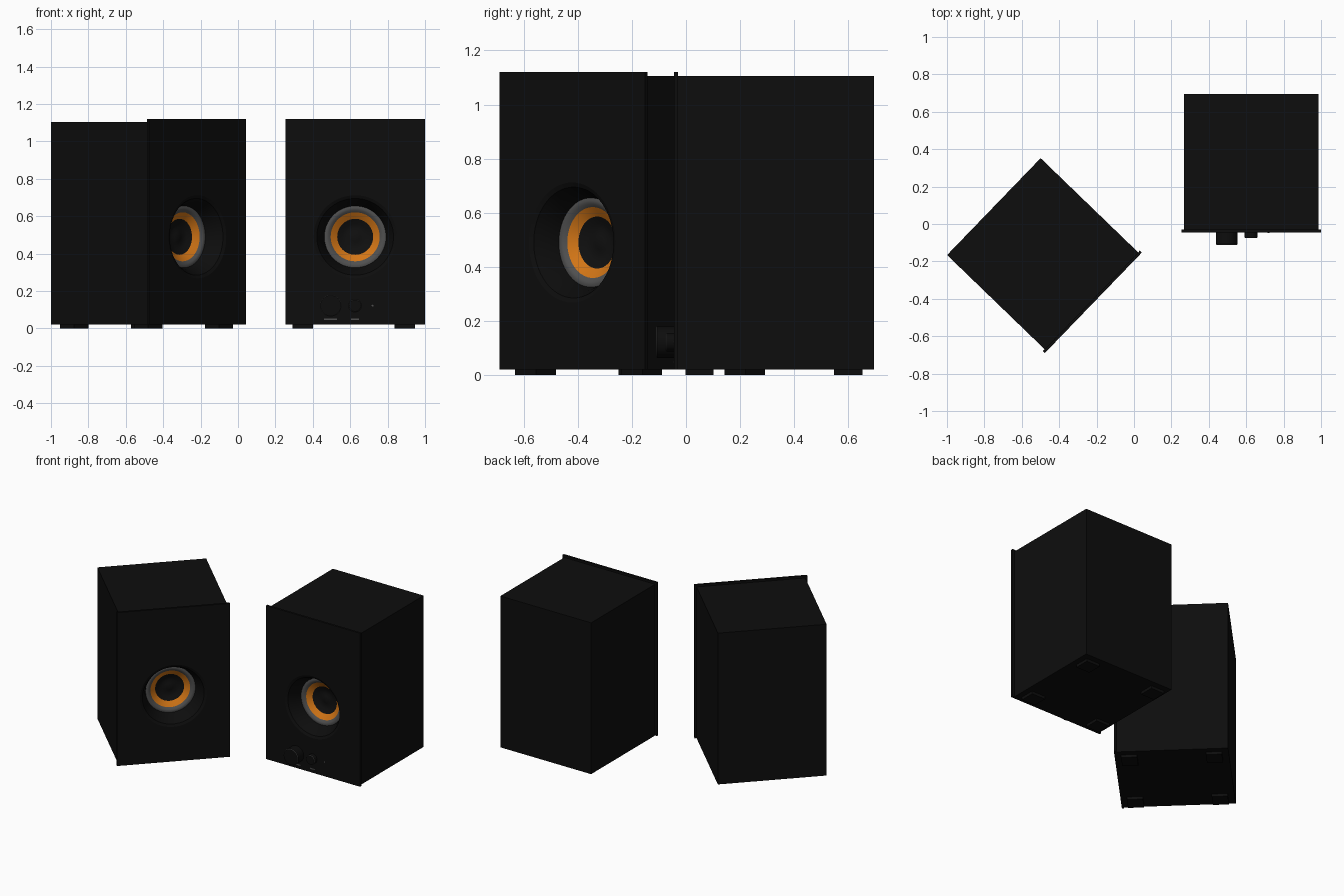
import bpy, bmesh, math
from mathutils import Matrix

cube = bpy.data.objects.get("Cube")
if cube:
    bpy.data.objects.remove(cube, do_unlink=True)


def material(name, rgb, rough=0.6):
    m = bpy.data.materials.new(name)
    m.use_nodes = True
    m.diffuse_color = (*rgb, 1)
    bsdf = m.node_tree.nodes["Principled BSDF"]
    bsdf.inputs["Base Color"].default_value = (*rgb, 1)
    bsdf.inputs["Roughness"].default_value = rough
    return m


BLACK = material("cabinet black", (0.004, 0.004, 0.004))
CONE = material("cone black", (0.005, 0.005, 0.005))
GREY = material("rim grey", (0.08, 0.08, 0.08))
ORANGE = material("surround orange", (0.65, 0.18, 0.008))


def make(name, bm, mat, smooth=False):
    bmesh.ops.recalc_face_normals(bm, faces=bm.faces)
    mesh = bpy.data.meshes.new(name)
    bm.to_mesh(mesh)
    bm.free()
    mesh.materials.append(mat)
    ob = bpy.data.objects.new(name, mesh)
    bpy.context.collection.objects.link(ob)
    if smooth:
        bpy.ops.object.select_all(action='DESELECT')
        ob.select_set(True)
        bpy.context.view_layer.objects.active = ob
        bpy.ops.object.shade_smooth_by_angle(angle=math.radians(35))
    return ob


def box(name, x, y, z, mat):
    """Box from (min, max) pairs."""
    bm = bmesh.new()
    bmesh.ops.create_cube(bm, size=1)
    for v in bm.verts:
        for i, (lo, hi) in enumerate((x, y, z)):
            v.co[i] = hi if v.co[i] > 0 else lo
    return make(name, bm, mat)


def lathe(name, profile, mat, x=0, z=0, steps=64):
    """Spin (radius, depth) points around an axis facing the front."""
    bm = bmesh.new()
    verts = [bm.verts.new((x + r, d, z)) for r, d in profile]
    edges = [bm.edges.new(pair) for pair in zip(verts, verts[1:])]
    bmesh.ops.spin(bm, geom=verts + edges, cent=(x, 0, z), axis=(0, 1, 0),
                   angle=math.tau, steps=steps, use_duplicate=False)
    bmesh.ops.remove_doubles(bm, verts=bm.verts, dist=0.0002)
    return make(name, bm, mat, True)


DRIVER_Z = 0.49


def cut_hole(ob, radius, depth):
    """Bore the driver opening into a part."""
    cutter = lathe("cutter", [(0, -0.1), (radius, -0.1), (radius, depth), (0, depth)],
                   BLACK, z=DRIVER_Z)
    cutter.hide_render = True
    mod = ob.modifiers.new("hole", 'BOOLEAN')
    mod.operation = 'DIFFERENCE'
    mod.solver = 'EXACT'
    mod.object = cutter
    bpy.ops.object.select_all(action='DESELECT')
    ob.select_set(True)
    bpy.context.view_layer.objects.active = ob
    bpy.ops.object.modifier_apply(modifier=mod.name)
    bpy.data.objects.remove(cutter, do_unlink=True)


def speaker(side):
    parts = []
    # cabinet and the slightly larger front panel
    body = box(side + "_cabinet", (-0.36, 0.36), (0.015, 0.74), (0.02, 1.105), BLACK)
    panel = box(side + "_front_panel", (-0.3735, 0.3735), (0, 0.015), (0.02, 1.12), BLACK)
    cut_hole(body, 0.222, 0.2)
    cut_hole(panel, 0.222, 0.2)
    parts += [body, panel]

    # recessed driver: flare, rim, surround, cone
    for name, prof, mat in (
        ("flare", [(0.222, 0), (0.205, 0.008), (0.198, 0.022), (0.178, 0.06),
                   (0.165, 0.1)], BLACK),
        ("driver_rim", [(0.165, 0.1), (0.155, 0.097), (0.143, 0.1), (0.131, 0.11)], GREY),
        ("surround", [(0.131, 0.11), (0.12, 0.117), (0.108, 0.125), (0.096, 0.133)], ORANGE),
        ("cone", [(0.096, 0.133), (0.07, 0.146), (0.045, 0.153), (0.025, 0.147),
                  (0, 0.144)], CONE),
    ):
        parts.append(lathe(side + "_" + name, prof, mat, z=DRIVER_Z))

    # square feet
    for x in (-0.28, 0.265):
        for y in (0.095, 0.645):
            parts.append(box(side + "_foot", (x - 0.054, x + 0.054),
                             (y - 0.052, y + 0.052), (0, 0.02), BLACK))
    return parts


def knob(name, x, radius, length):
    """Control knob with a thin grey edge ring and a plain mark below."""
    z, c = 0.122, 0.003
    return [
        lathe(name, [(radius, 0), (radius, c - length)], BLACK, x, z, 48),
        lathe(name + "_edge", [(radius, c - length), (radius - c, -length)], GREY, x, z, 48),
        lathe(name + "_face", [(radius - c, -length), (0, -length)], BLACK, x, z, 48),
        box(name + "_mark", (x - radius * 0.6, x + radius * 0.6), (-0.002, 0.001),
            (0.044, 0.052), GREY),
    ]


def place(parts, x, y, turn):
    m = Matrix.Translation((x, y, 0)) @ Matrix.Rotation(math.radians(turn), 4, 'Z')
    for ob in parts:
        ob.matrix_world = m


# main speaker with controls
main = speaker("left")
main += knob("volume_knob", -0.131, 0.058, 0.066)
main += knob("tone_knob", -0.001, 0.034, 0.03)
main.append(lathe("indicator", [(0.005, 0), (0.005, -0.002), (0, -0.002)], GREY,
                  0.093, 0.122, 16))
place(main, 0.6265, -0.045, 0)

# turned companion speaker
place(speaker("right"), -0.217, -0.421, 46)
